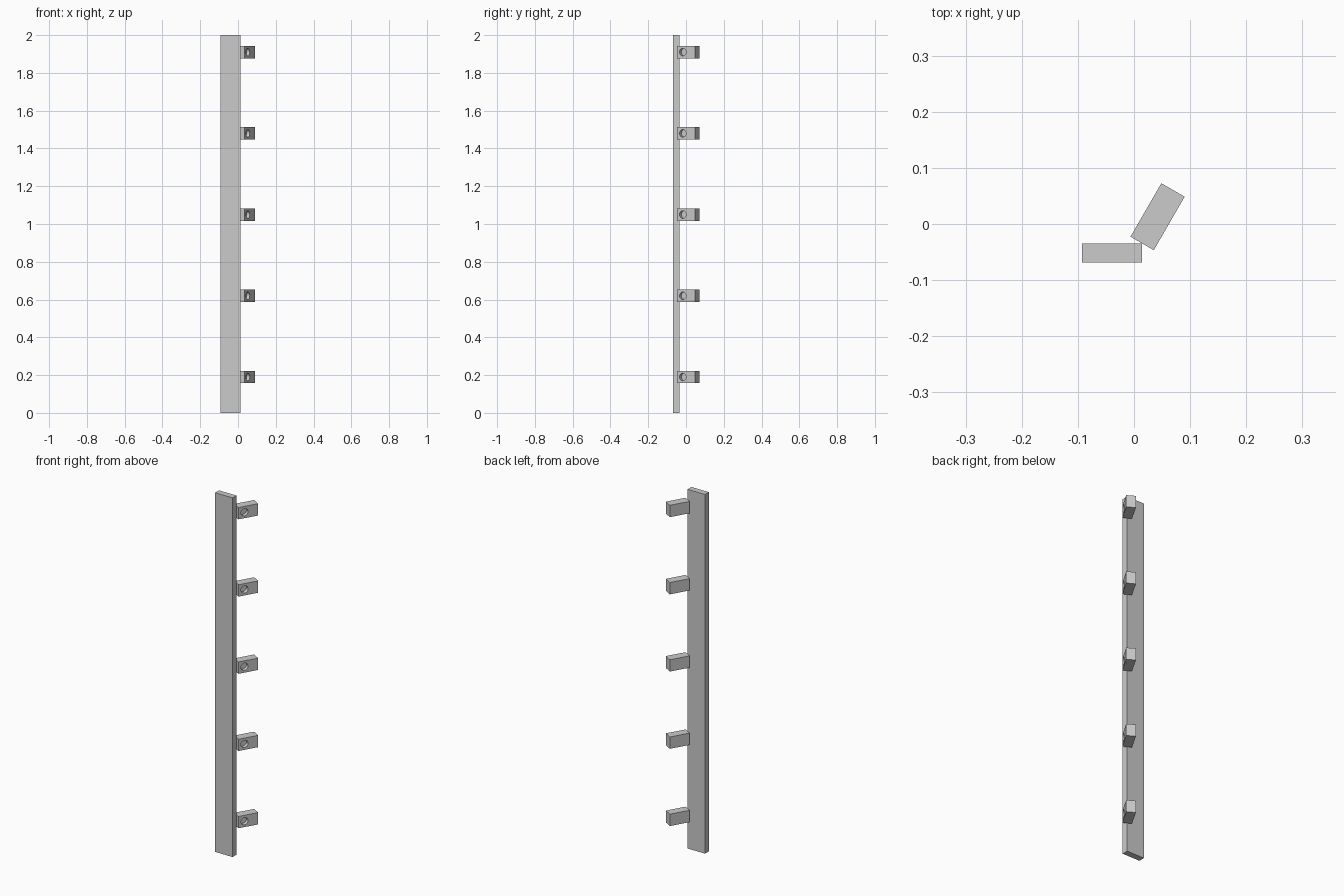
import bpy
import math
from mathutils import Matrix, Vector

default = bpy.data.objects.get("Cube")
if default:
    bpy.data.objects.remove(default, do_unlink=True)

grey = bpy.data.materials.new("plain_grey")
grey.use_nodes = True
colour = (0.6, 0.6, 0.6, 1)
grey.diffuse_color = colour
grey.node_tree.nodes["Principled BSDF"].inputs["Base Color"].default_value = colour


def box(name, size, matrix):
    bpy.ops.mesh.primitive_cube_add(size=1)
    ob = bpy.context.object
    ob.name = name
    ob.data.transform(Matrix.Diagonal((*size, 1)))
    ob.matrix_world = matrix
    ob.data.materials.append(grey)
    return ob


# Long upright strip
box("upright_strip", (0.107, 0.034, 2), Matrix.Translation((-0.039, -0.052, 1)))

# Angled tabs, each with a blind round hole in its outer side
LENGTH, WIDTH, HEIGHT = 0.11, 0.048, 0.066
HOLE_RADIUS, HOLE_DEPTH = 0.02, 0.02
turn = Matrix.Rotation(math.radians(60), 4, "Z")

for i in range(5):
    place = Matrix.Translation((0.042, 0.013, 0.19 + 0.43 * i)) @ turn
    tab = box(f"tab_{i + 1}", (LENGTH, WIDTH, HEIGHT), place)

    bpy.ops.mesh.primitive_cylinder_add(vertices=32, radius=HOLE_RADIUS, depth=HOLE_DEPTH * 2)
    cutter = bpy.context.object
    cutter.name = f"hole_cutter_{i + 1}"
    cutter.data.materials.append(grey)
    offset = Matrix.Translation(Vector((0.034 - LENGTH / 2, -WIDTH / 2, 0)))
    cutter.matrix_world = place @ offset @ Matrix.Rotation(math.pi / 2, 4, "X")

    cut = tab.modifiers.new("hole", "BOOLEAN")
    cut.operation = "DIFFERENCE"
    cut.solver = "EXACT"
    cut.object = cutter
    bpy.context.view_layer.objects.active = tab
    bpy.ops.object.modifier_apply(modifier=cut.name)
    bpy.data.objects.remove(cutter, do_unlink=True)

    # Smooth hole wall, sharp edges elsewhere
    bpy.ops.object.select_all(action="DESELECT")
    tab.select_set(True)
    bpy.ops.object.shade_smooth_by_angle(angle=math.radians(30))
